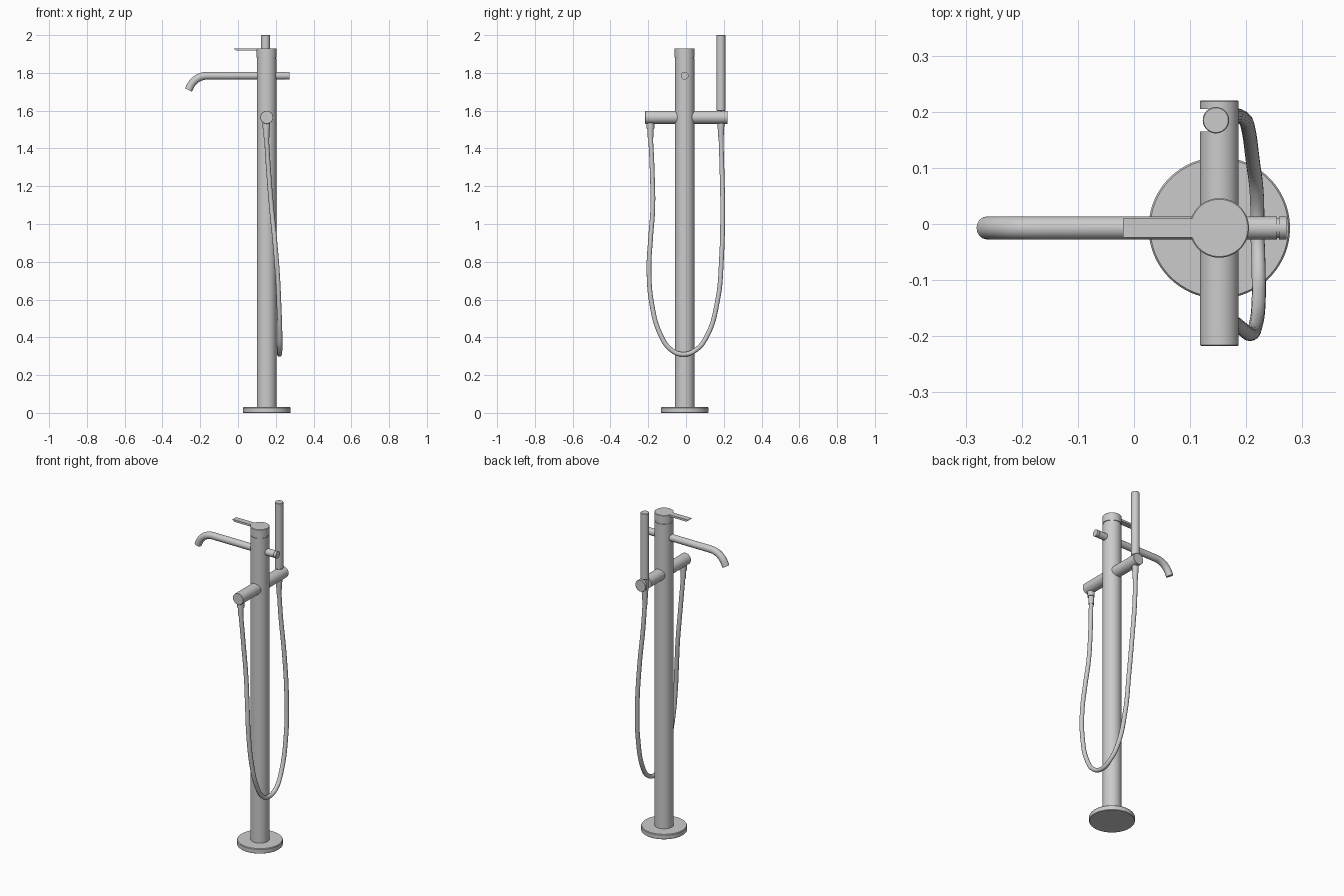
import bpy, bmesh, math
from mathutils import Vector, Matrix

if "Cube" in bpy.data.objects:
    bpy.data.objects.remove(bpy.data.objects["Cube"])

CX, CY = 0.152, -0.007


def finish(name, bm):
    bmesh.ops.recalc_face_normals(bm, faces=bm.faces)
    me = bpy.data.meshes.new(name)
    bm.to_mesh(me)
    bm.free()
    ob = bpy.data.objects.new(name, me)
    bpy.context.collection.objects.link(ob)
    return ob


def smooth(ob):
    bpy.ops.object.select_all(action='DESELECT')
    ob.select_set(True)
    bpy.context.view_layer.objects.active = ob
    bpy.ops.object.shade_smooth_by_angle(angle=math.radians(35))


def lathe(name, origin, profile, axis=(0, 0, 1), n=64):
    """Closed solid of revolution from (radius, height) pairs."""
    rot = Vector((0, 0, 1)).rotation_difference(Vector(axis)).to_matrix().to_4x4()
    bm = bmesh.new()
    rings = [[bm.verts.new((r * math.cos(2 * math.pi * i / n), r * math.sin(2 * math.pi * i / n), h))
              for i in range(n)] for r, h in profile]
    for a, b in zip(rings, rings[1:]):
        for i in range(n):
            bm.faces.new((a[i], a[(i + 1) % n], b[(i + 1) % n], b[i]))
    bm.faces.new(rings[0])
    bm.faces.new(rings[-1])
    bm.transform(Matrix.Translation(origin) @ rot)
    ob = finish(name, bm)
    smooth(ob)
    return ob


def tube(name, points, radius, kind='POLY', res=6):
    """Round pipe along a path, turned into a mesh."""
    cu = bpy.data.curves.new(name + "_path", 'CURVE')
    cu.dimensions = '3D'
    cu.bevel_depth = radius
    cu.bevel_resolution = 6
    cu.use_fill_caps = True
    cu.resolution_u = res
    if kind == 'POLY':
        sp = cu.splines.new('POLY')
        sp.points.add(len(points) - 1)
        for p, co in zip(sp.points, points):
            p.co = (*co, 1)
    else:
        sp = cu.splines.new('BEZIER')
        sp.bezier_points.add(len(points) - 1)
        for p, co in zip(sp.bezier_points, points):
            p.co = co
            p.handle_left_type = p.handle_right_type = 'AUTO'
    tmp = bpy.data.objects.new(name + "_tmp", cu)
    bpy.context.collection.objects.link(tmp)
    bpy.context.view_layer.update()
    me = bpy.data.meshes.new_from_object(tmp.evaluated_get(bpy.context.evaluated_depsgraph_get()))
    bpy.data.objects.remove(tmp)
    ob = bpy.data.objects.new(name, me)
    bpy.context.collection.objects.link(ob)
    smooth(ob)
    return ob


# Floor plate, column and rotating cap with a shadow groove
lathe("base_plate", (CX, CY, 0), [(0.124, 0), (0.126, 0.002), (0.126, 0.026), (0.123, 0.03)], n=96)
lathe("column", (CX, CY, 0), [(0.052, 0.028), (0.052, 1.876), (0.049, 1.876), (0.049, 1.884)])
lathe("cap", (CX, CY, 0), [(0.049, 1.882), (0.053, 1.882), (0.053, 1.928), (0.051, 1.93)])

# Thin lever with an undercut tip
bm = bmesh.new()
side = [(-0.02, 1.93), (0.12, 1.93), (0.12, 1.918), (-0.008, 1.918), (-0.02, 1.926)]
left = [bm.verts.new((x, CY - 0.017, z)) for x, z in side]
right = [bm.verts.new((x, CY + 0.017, z)) for x, z in side]
bm.faces.new(left)
bm.faces.new(right)
for i in range(5):
    j = (i + 1) % 5
    bm.faces.new((left[i], left[j], right[j], right[i]))
finish("lever", bm)

# Spout with bent end
SZ, R, END = 1.785, 0.1, math.radians(65)
path = [(0.14, CY, SZ)]
for i in range(15):
    a = END * i / 14
    path.append((-0.163 - R * math.sin(a), CY, SZ - R * (1 - math.cos(a))))
path.append((path[-1][0] - 0.02 * math.cos(END), CY, path[-1][2] - 0.02 * math.sin(END)))
tube("spout", path, 0.0205)

# Diverter knob behind the column
lathe("diverter_knob", (0.18, CY, SZ),
      [(0.0205, 0), (0.0205, 0.075), (0.018, 0.075), (0.018, 0.078), (0.0205, 0.078), (0.0205, 0.092)],
      axis=(1, 0, 0), n=40)

# Cross bar with an open slot for the hand shower
HX, HY = 0.146, 0.185
bar = lathe("cross_bar", (0.152, -0.217, 1.565),
            [(0.033, 0), (0.0345, 0.0015), (0.0345, 0.4355), (0.033, 0.437)], axis=(0, 1, 0))
bm = bmesh.new()
n = 16
outline = [(0.08, HY + 0.02), (0.08, HY - 0.02)]
outline += [(HX + 0.02 * math.sin(math.pi * i / n), HY - 0.02 * math.cos(math.pi * i / n)) for i in range(n + 1)]
face = bm.faces.new([bm.verts.new((x, y, 1.5)) for x, y in outline])
ext = bmesh.ops.extrude_face_region(bm, geom=[face])
bmesh.ops.translate(bm, vec=(0, 0, 0.13), verts=[v for v in ext['geom'] if isinstance(v, bmesh.types.BMVert)])
cutter = finish("slot_cutter", bm)
mod = bar.modifiers.new("slot", 'BOOLEAN')
mod.operation = 'DIFFERENCE'
mod.solver = 'EXACT'
mod.object = cutter
bpy.context.view_layer.objects.active = bar
bpy.ops.object.modifier_apply(modifier="slot")
bpy.data.objects.remove(cutter)
smooth(bar)

# Hand shower resting in the slot
lathe("hand_shower", (HX, HY, 0),
      [(0.013, 1.44), (0.0185, 1.53), (0.0185, 1.598), (0.0235, 1.602), (0.0235, 1.998), (0.022, 2.0)], n=48)

# Hose outlet under the other end of the bar
lathe("hose_connector", (0.15, -0.188, 0),
      [(0.0155, 1.457), (0.0155, 1.505), (0.02, 1.505), (0.02, 1.545)], n=40)

# Hanging hose
hose = [(HX, HY, 1.46), (0.154, 0.19, 1.3), (0.175, 0.194, 1.08), (0.195, 0.188, 0.82),
        (0.204, 0.168, 0.6), (0.212, 0.11, 0.405), (0.219, 0.05, 0.332), (0.22, -0.015, 0.31),
        (0.222, -0.08, 0.335), (0.222, -0.14, 0.425), (0.217, -0.18, 0.57), (0.208, -0.196, 0.75),
        (0.193, -0.187, 0.93), (0.178, -0.176, 1.08), (0.162, -0.179, 1.28), (0.15, -0.188, 1.47)]
tube("hose", hose, 0.0125, kind='BEZIER', res=8)
